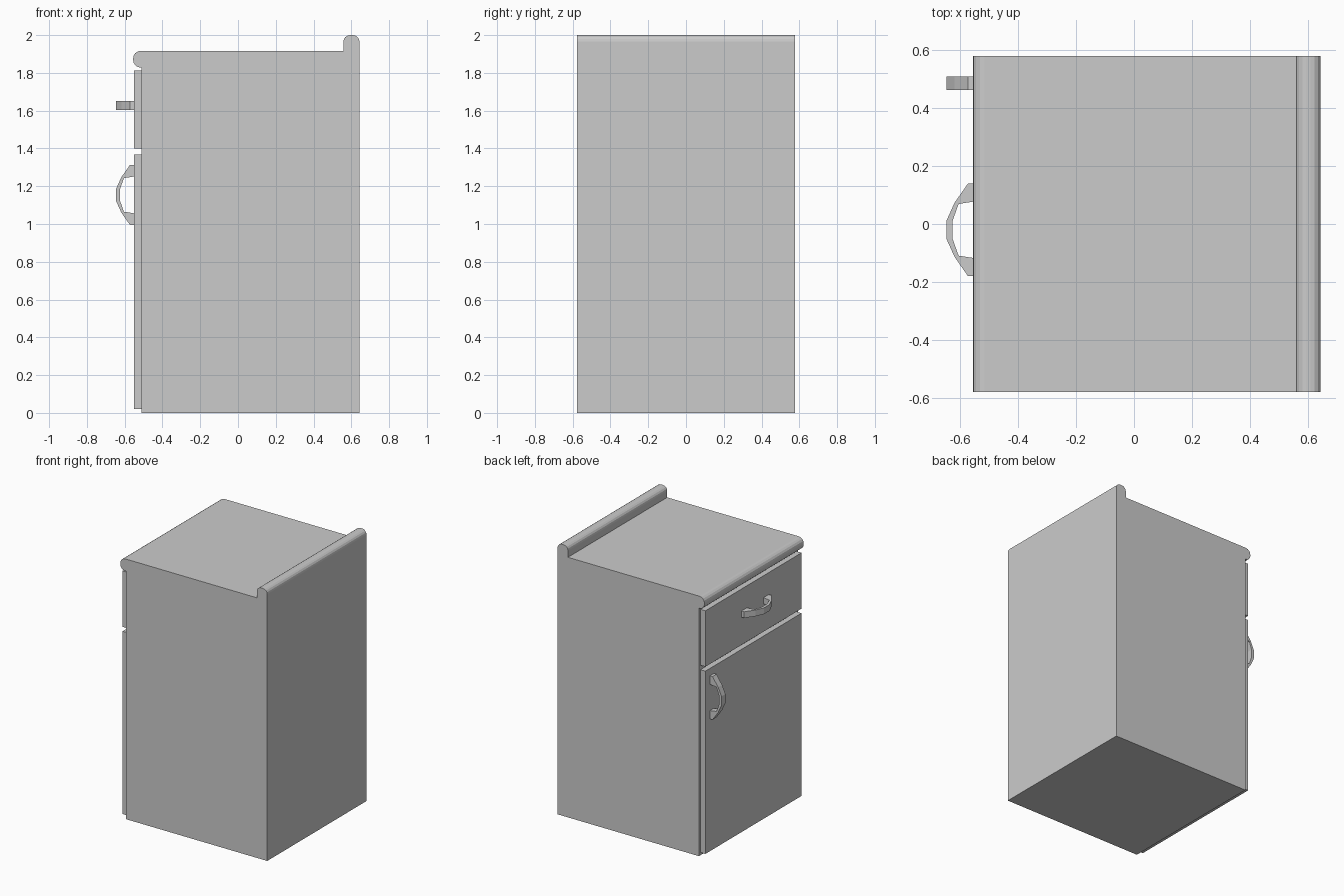
import bpy, bmesh, math
from mathutils import Vector

if "Cube" in bpy.data.objects:
    bpy.data.objects.remove(bpy.data.objects["Cube"])


def prism(name, points, depth):
    """Extrude a closed outline of 3D points along the depth vector."""
    bm = bmesh.new()
    face = bm.faces.new([bm.verts.new(p) for p in points])
    ext = bmesh.ops.extrude_face_region(bm, geom=[face])
    verts = [v for v in ext["geom"] if isinstance(v, bmesh.types.BMVert)]
    bmesh.ops.translate(bm, verts=verts, vec=Vector(depth))
    bmesh.ops.recalc_face_normals(bm, faces=bm.faces)
    mesh = bpy.data.meshes.new(name)
    bm.to_mesh(mesh)
    bm.free()
    obj = bpy.data.objects.new(name, mesh)
    bpy.context.collection.objects.link(obj)
    return obj


def arc(cx, cz, r, start, end, n=4):
    """Points of a corner arc, angles in degrees."""
    angles = [math.radians(start + (end - start) * i / n) for i in range(n + 1)]
    return [(cx + r * math.cos(a), cz + r * math.sin(a)) for a in angles]


# Cabinet body with rounded worktop lip and raised back edge
HALF = 0.578
profile = [(-0.51, 0), (0.643, 0)]
profile += arc(0.608, 1.965, 0.035, 0, 90)
profile += arc(0.593, 1.965, 0.035, 90, 180)
profile += [(0.558, 1.917)]
profile += arc(-0.515, 1.877, 0.04, 90, 180)
profile += arc(-0.515, 1.868, 0.04, 180, 270)
profile += [(-0.51, 1.828)]
prism("cabinet_body", [(x, -HALF, z) for x, z in profile], (0, 2 * HALF, 0))


# Door and drawer front panels
def panel(name, z0, z1, y=0.56):
    outline = [(-0.55, -y, z0), (-0.55, y, z0), (-0.55, y, z1), (-0.55, -y, z1)]
    prism(name, outline, (0.04, 0, 0))


panel("door", 0.02, 1.367)
panel("drawer_front", 1.40, 1.812)

# Bow handles: half outline (distance out, distance along), mirrored
outer = [(-0.003, 0.159), (0.022, 0.159), (0.068, 0.093), (0.095, 0.033)]
inner = [(0.075, 0.03), (0.054, 0.089), (-0.003, 0.098)]


def mirrored(pts):
    return pts + [(d, -t) for d, t in reversed(pts)]


bow = mirrored(outer) + [(d, t) for d, t in reversed(mirrored(inner[::-1]))]
WIDTH = 0.046
prism("door_handle", [(-0.55 - d, 0.462, 1.154 + t) for d, t in bow], (0, WIDTH, 0))
prism("drawer_handle", [(-0.55 - d, -0.02 + t, 1.604) for d, t in bow], (0, 0, WIDTH))
